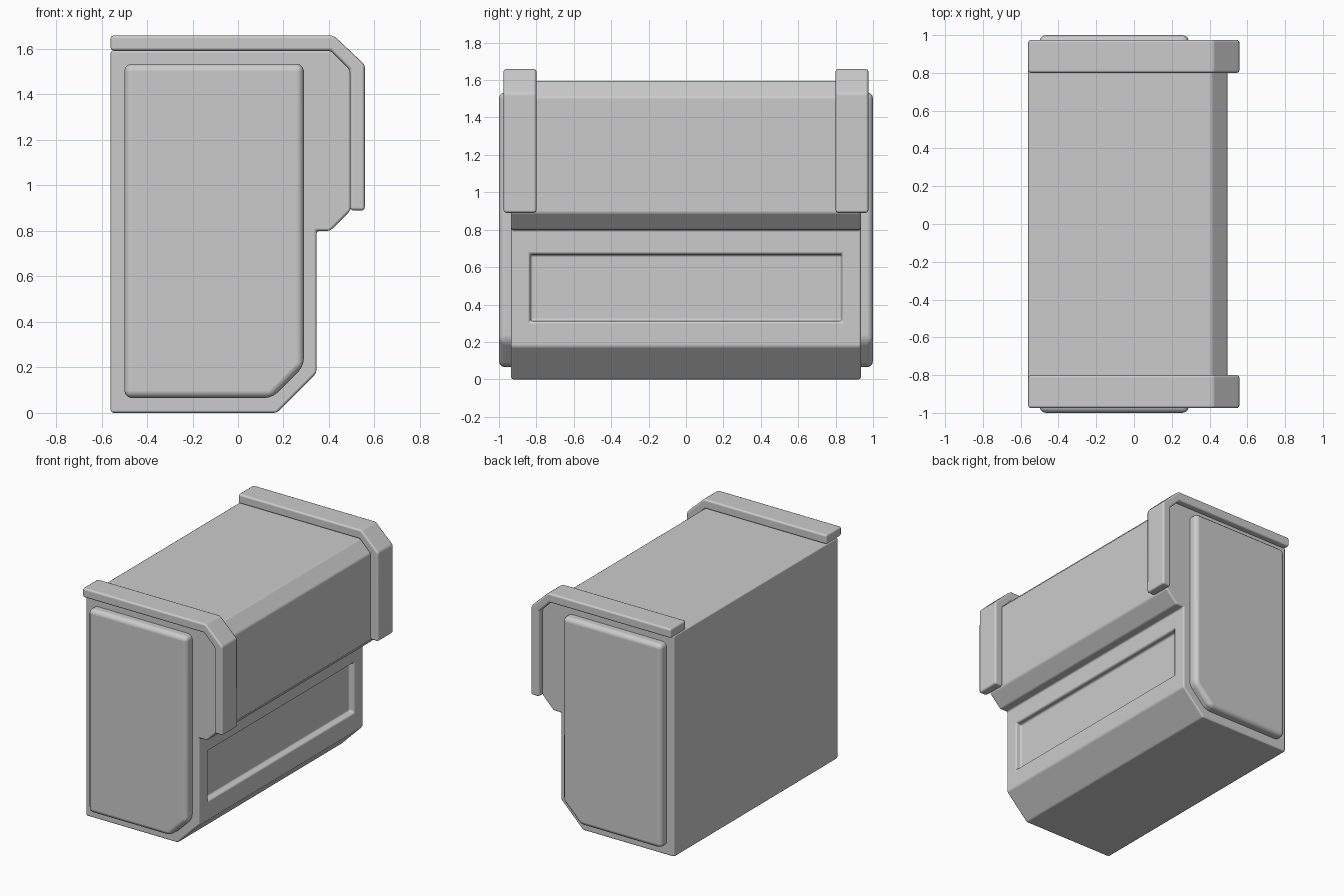
import bpy, bmesh

if "Cube" in bpy.data.objects:
    bpy.data.objects.remove(bpy.data.objects["Cube"])


def prism(name, profile, y0, y1, bevel, mirror=False, edit=None, segments=2):
    """Extrude an (x, z) profile from y0 to y1, with rounded edges."""
    bm = bmesh.new()
    face = bm.faces.new([bm.verts.new((x, y0, z)) for x, z in profile])
    ext = bmesh.ops.extrude_face_region(bm, geom=[face], use_keep_orig=True)
    for v in ext["geom"]:
        if isinstance(v, bmesh.types.BMVert):
            v.co.y = y1
    bmesh.ops.recalc_face_normals(bm, faces=bm.faces[:])
    if edit:
        edit(bm)
    for f in bm.faces:
        f.smooth = True
    mesh = bpy.data.meshes.new(name)
    bm.to_mesh(mesh)
    bm.free()
    obj = bpy.data.objects.new(name, mesh)
    bpy.context.collection.objects.link(obj)
    if mirror:
        mod = obj.modifiers.new("Mirror", "MIRROR")
        mod.use_axis = (False, True, False)
        mod.use_mirror_merge = False
    mod = obj.modifiers.new("Bevel", "BEVEL")
    mod.width = bevel
    mod.segments = segments
    mod.limit_method = "ANGLE"
    mod.angle_limit = 0.5
    mod.harden_normals = True
    return obj


def recess(bm):
    """Sink a long rectangular recess into the lower +x face."""
    bm.normal_update()
    face = next(f for f in bm.faces if f.normal.x > 0.99
                and f.calc_center_median().z < 0.7)
    bmesh.ops.inset_individual(bm, faces=[face], thickness=0.1, use_even_offset=True)
    for v in face.verts:
        v.co.y = 0.835 if v.co.y > 0 else -0.835
        v.co.z = 0.67 if v.co.z > 0.49 else 0.31
    bmesh.ops.inset_individual(bm, faces=[face], thickness=0.005, depth=-0.04,
                               use_even_offset=True)


# Main housing with overhanging upper section
body = [(-0.56, 0), (0.17, 0), (0.345, 0.175), (0.345, 0.80), (0.405, 0.80),
        (0.495, 0.89), (0.495, 1.51), (0.41, 1.595), (-0.56, 1.595)]
prism("housing", body, -0.935, 0.935, 0.012, edit=recess)

# Raised bands wrapping the top and upper front at both ends
band = [(-0.56, 1.66), (0.42, 1.66), (0.558, 1.53), (0.558, 0.89), (0.492, 0.89),
        (0.492, 1.508), (0.408, 1.592), (-0.56, 1.592)]
prism("end_band", band, 0.80, 0.975, 0.014, mirror=True)

# Raised panels on both ends
panel = [(-0.50, 0.065), (0.15, 0.065), (0.29, 0.205), (0.29, 1.535), (-0.50, 1.535)]
prism("end_panel", panel, 0.90, 1.0, 0.034, mirror=True, segments=3)
